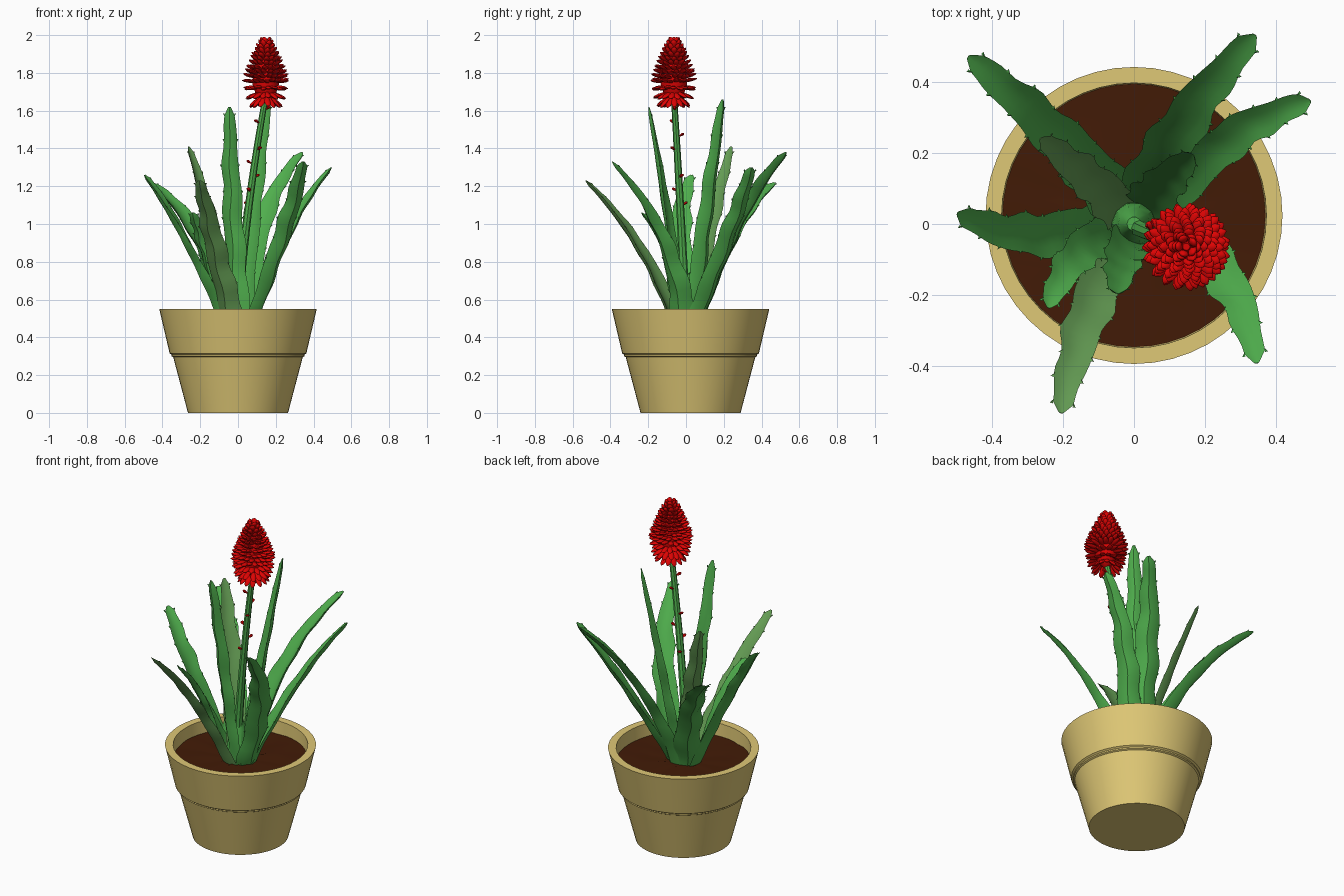
import bpy, bmesh, math, random
from mathutils import Vector

if "Cube" in bpy.data.objects:
    bpy.data.objects.remove(bpy.data.objects["Cube"])

random.seed(4)


def material(name, rgb):
    m = bpy.data.materials.new(name)
    m.diffuse_color = (*rgb, 1)
    m.use_nodes = True
    m.node_tree.nodes["Principled BSDF"].inputs["Base Color"].default_value = m.diffuse_color
    return m


CLAY = material("tan clay", (0.74, 0.58, 0.18))
SOIL = material("brown soil", (0.055, 0.011, 0.002))
GREEN = material("leaf green", (0.08, 0.43, 0.075))
OLIVE = material("grey green", (0.13, 0.34, 0.09))
RED = material("flower red", (0.72, 0.001, 0.001))


def finish(name, bm, mat, angle=35):
    bmesh.ops.recalc_face_normals(bm, faces=bm.faces)
    me = bpy.data.meshes.new(name)
    bm.to_mesh(me)
    bm.free()
    me.materials.append(mat)
    ob = bpy.data.objects.new(name, me)
    bpy.context.collection.objects.link(ob)
    me.polygons.foreach_set("use_smooth", [True] * len(me.polygons))
    me.set_sharp_from_angle(angle=math.radians(angle))
    return ob


def skin(bm, rings):
    """Bridge rings of points into a closed tube with end caps."""
    vs = [[bm.verts.new(p) for p in r] for r in rings]
    n = len(vs[0])
    for a, b in zip(vs, vs[1:]):
        for i in range(n):
            j = (i + 1) % n
            bm.faces.new((a[i], a[j], b[j], b[i]))
    bm.faces.new(vs[0][::-1])
    bm.faces.new(vs[-1])


def lathe(bm, profile, cx, cy, n):
    skin(bm, [[(cx + r * math.cos(2 * math.pi * i / n), cy + r * math.sin(2 * math.pi * i / n), z)
               for i in range(n)] for r, z in profile])


def spindle(bm, base, direction, length, radius, n=6):
    """Pointed bud shape used for florets and stem buds."""
    d = direction.normalized()
    s = d.cross(Vector((0, 0, 1))).normalized()
    t = s.cross(d)
    rings = []
    for u, k in ((0, .35), (.4, .7), (.7, 1), (.9, .72), (1, .15)):
        rings.append([base + d * length * u
                      + (s * math.cos(a) + t * .6 * math.sin(a)) * radius * k
                      for a in (2 * math.pi * i / n for i in range(n))])
    skin(bm, rings)


# Pot with a stepped rim
PY = 0.024
bm = bmesh.new()
lathe(bm, [(.265, 0), (.343, .295), (.352, .30), (.352, .308), (.362, .315), (.417, .55),
           (.372, .55), (.368, .44)], 0, PY, 48)
finish("pot", bm, CLAY)

# Slightly uneven soil
bm = bmesh.new()
rings = [[bm.verts.new((r * math.cos(i * math.pi / 18), PY + r * math.sin(i * math.pi / 18),
                        .472 + random.uniform(-.004, .004))) for i in range(36)]
         for r in (.371, .28, .19, .10)]
for a, b in zip(rings, rings[1:]):
    for i in range(36):
        j = (i + 1) % 36
        bm.faces.new((a[i], a[j], b[j], b[i]))
bm.faces.new(rings[-1])
finish("soil", bm, SOIL)


def curve3(a, b, c, t):
    """Smooth path through base, middle and tip."""
    return a * (2 * (t - .5) * (t - 1)) + b * (4 * t * (1 - t)) + c * (2 * t * (t - .5))


def leaf_width(t):
    keys = ((0, 1.2), (.3, 1.08), (.6, .92), (.85, .64), (.96, .48), (1, .12))
    for (t0, w0), (t1, w1) in zip(keys, keys[1:]):
        if t <= t1:
            return w0 + (w1 - w0) * (t - t0) / (t1 - t0)
    return keys[-1][1]


# Fleshy leaves: channelled inside, keeled outside, toothed wavy edges
SECTION = ((-1, .2), (-.5, 0), (0, -.08), (.5, 0), (1, .2), (.55, -.22), (0, -.42), (-.55, -.22))


def leaf(name, base, mid, tip, half, mat):
    a, b, c = Vector(base), Vector(mid), Vector(tip)
    bm = bmesh.new()
    rings, teeth = [], []
    steps = 25
    phase = random.uniform(0, 6)
    for k in range(steps + 1):
        t = k / steps
        p = curve3(a, b, c, t)
        d = (curve3(a, b, c, t + .01) - curve3(a, b, c, t - .01)).normalized()
        s = d.cross(Vector((0, 0, 1))).normalized()
        n = s.cross(d)
        w = half * leaf_width(t) * (1 + .06 * math.sin(t * 34 + phase))
        p = p + s * .006 * math.sin(t * 25 + phase) * min(1, 3 * (1 - t))
        rings.append([p + s * u * w + n * v * w for u, v in SECTION])
        if 3 < k < steps and k % 3 == 0:
            for side in (-1, 1):
                teeth.append((p + s * side * w * .96 + n * .18 * w, s * side, d, n))
    skin(bm, rings)
    for p, s, d, n in teeth:
        v = [bm.verts.new(q) for q in (p - d * .009, p + n * .003, p + d * .009, p - n * .003)]
        top = bm.verts.new(p + s * .009 + d * .008)
        for i in range(4):
            bm.faces.new((v[i], v[(i + 1) % 4], top))
        bm.faces.new(v[::-1])
    finish(name, bm, mat, 30)


leaf("leaf_back_left", (-.03, .04, .45), (-.22, .25, .94), (-.465, .47, 1.22), .064, GREEN)
leaf("leaf_back_right", (.02, .05, .45), (.135, .275, 1.0), (.34, .53, 1.38), .066, GREEN)
leaf("leaf_right", (.05, .03, .45), (.26, .23, .95), (.495, .345, 1.30), .058, GREEN)
leaf("leaf_left", (-.055, .01, .45), (-.275, -.03, .92), (-.495, .03, 1.26), .06, GREEN)
leaf("leaf_front", (-.02, -.04, .45), (-.13, -.26, .90), (-.205, -.53, 1.23), .06, OLIVE)
leaf("leaf_front_right", (.06, -.01, .45), (.24, -.13, .94), (.345, -.39, 1.33), .06, GREEN)
leaf("leaf_front_tall", (.01, -.03, .45), (-.03, -.10, 1.05), (-.045, -.195, 1.62), .056, GREEN)
leaf("leaf_front_left_short", (-.04, -.02, .45), (-.16, -.09, .82), (-.24, -.235, 1.06), .052, GREEN)
leaf("leaf_back_left_tall", (-.02, .02, .45), (-.13, .13, .95), (-.262, .24, 1.41), .054, OLIVE)
leaf("leaf_back_tall", (.02, .03, .45), (.085, .11, 1.05), (.165, .195, 1.66), .06, GREEN)

# Fleshy heart filling the middle of the rosette
bm = bmesh.new()
lathe(bm, [(.07, .45), (.06, .56), (.045, .66), (.02, .74)], 0, 0, 10)
finish("rosette_heart", bm, GREEN)

# Flower stem
FX, FY = .147, -.064
S0, S1, S2 = Vector((-.01, 0, .45)), Vector((.055, -.03, 1.08)), Vector((FX, FY, 1.68))
bm = bmesh.new()
skin(bm, [[curve3(S0, S1, S2, k / 12) + Vector((math.cos(a), math.sin(a), 0)) * (.026 - .01 * k / 12)
           for a in (i * math.pi / 4 for i in range(8))] for k in range(13)])
finish("flower_stem", bm, GREEN)

# Small buds along the stem
bm = bmesh.new()
for k in range(8):
    t = .51 + k * .06
    a = k * 2.4 + 2
    out = Vector((math.cos(a), math.sin(a), .6))
    spindle(bm, curve3(S0, S1, S2, t) + out * .012, out, .034, .013)
finish("stem_buds", bm, RED)

# Flower head: core with rows of florets, drooping below and upright on top
bm = bmesh.new()
lathe(bm, [(.015, 1.64), (.05, 1.68), (.07, 1.74), (.06, 1.85), (.03, 1.92), (.01, 1.97)], FX, FY, 12)
ROWS = 14
for r in range(ROWS):
    u = r / (ROWS - 1)
    pitch = math.radians((-42, -24, -6)[r] if r < 3 else 3 + 67 * u ** 1.7)
    reach = (.088, .108, .118)[r] if r < 3 else .124 - .096 * max(0, (u - .28) / .72) ** 1.1
    count = max(5, int(2 * math.pi * reach / .041))
    for i in range(count):
        a = 2 * math.pi * (i + .5 * (r % 2)) / count + random.uniform(-.06, .06)
        p = pitch + random.uniform(-.06, .06)
        d = Vector((math.cos(a) * math.cos(p), math.sin(a) * math.cos(p), math.sin(p)))
        base = Vector((FX + .01 * math.cos(a), FY + .01 * math.sin(a), 1.69 + .25 * u))
        spindle(bm, base, d, (reach - .01) / math.cos(pitch), .0165)
finish("flower_head", bm, RED, 60)
